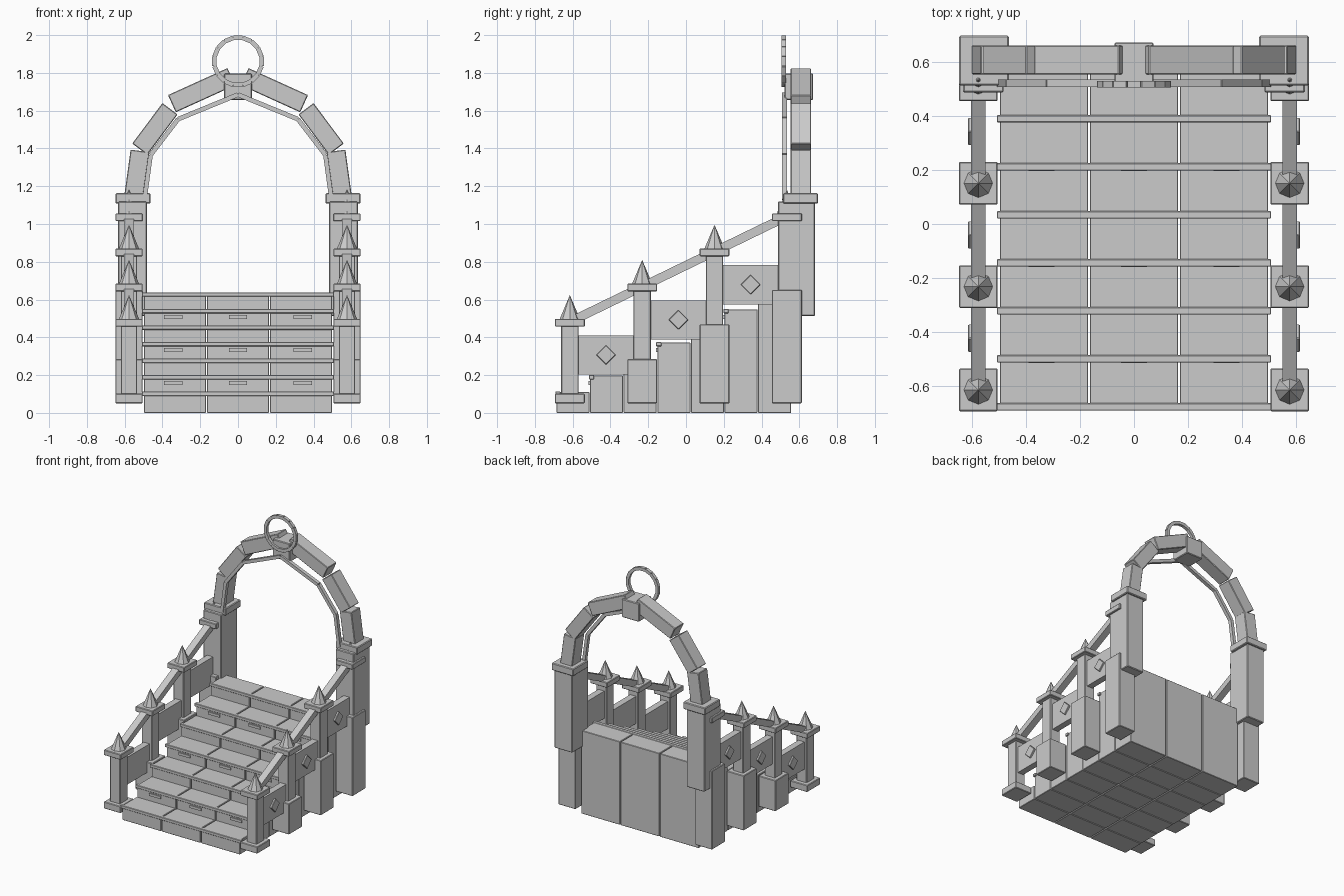
import bpy, math
from mathutils import Matrix, Vector

if "Cube" in bpy.data.objects:
    bpy.data.objects.remove(bpy.data.objects["Cube"])


def bevel(ob, w):
    m = ob.modifiers.new("edge_bevel", 'BEVEL')
    m.width = w
    m.segments = 1


def box(name, x, y, z, bev=0.0):
    """Block from three (min, max) ranges."""
    c = [(a + b) / 2 for a, b in (x, y, z)]
    s = [abs(b - a) for a, b in (x, y, z)]
    bpy.ops.mesh.primitive_cube_add(size=1, location=c)
    ob = bpy.context.object
    ob.name = name
    ob.data.transform(Matrix.Diagonal((*s, 1)))
    if bev:
        bevel(ob, bev)
    return ob


def beam(name, a, b, width, depth, side, bev=0.0):
    """Block running from a to b; depth is measured along the side axis."""
    a, b, side = Vector(a), Vector(b), Vector(side)
    d = (b - a).normalized()
    up = d.cross(side)
    bpy.ops.mesh.primitive_cube_add(size=1)
    ob = bpy.context.object
    ob.name = name
    rot = Matrix((d, side, up)).transposed().to_4x4()
    ob.data.transform(Matrix.Diagonal(((b - a).length, depth, width, 1)))
    ob.matrix_world = Matrix.Translation((a + b) / 2) @ rot
    if bev:
        bevel(ob, bev)
    return ob


def xr(s, a, b):
    """Mirrored x range."""
    return tuple(sorted((s * a, s * b)))


# Staircase: seven steps, three blocks wide, each with a nosing strip
RUN, RISE = 0.178, 0.0875
for i in range(7):
    f, top = -0.686 + RUN * i, 0.11 + RISE * i
    for c in (-1, 0, 1):
        x = c / 3
        box("step_block", (x - 0.1635, x + 0.1635), (f, f + RUN - 0.003),
            (0, top), 0.003)
        if i % 2:
            box("riser_inset", (c * 0.343 - 0.048, c * 0.343 + 0.048),
                (f - 0.008, f + 0.01), (top - 0.05, top - 0.03))
    box("step_nosing", (-0.508, 0.508), (f - 0.006, f + 0.022),
        (top - 0.02, top + 0.003), 0.003)

PX = 0.577
PITCH, LIFT = 0.383, 0.186
for s in (-1, 1):
    # Balustrade posts with plinth, cap and eight-sided spike
    fx = xr(s, PX - 0.072, PX + 0.072)
    for i in range(4):
        y, z = -0.615 + PITCH * i, LIFT * i
        foot = (y - 0.079, y + 0.079)
        box("post_plinth", fx, foot, (0.05, 0.102 + 0.183 * i), 0.004)
        box("post", xr(s, PX - 0.043, PX + 0.043), (y - 0.046, y + 0.046),
            (0.09 + 0.183 * i, 0.47 + z), 0.004)
        box("post_cap", fx, foot, (0.457 + z, 0.498 + z), 0.004)
        bpy.ops.mesh.primitive_cone_add(
            vertices=8, radius1=0.054, radius2=0, depth=0.128,
            location=(s * PX, y, 0.56 + z))
        bpy.context.object.name = "post_spike"

    # Sloping rail, side panels and diamond ornaments
    for i in range(3):
        y, z = -0.615 + PITCH * i, LIFT * i
        beam("hand_rail", (s * PX, y, 0.482 + z),
             (s * PX, y + PITCH, 0.482 + z + LIFT), 0.047, 0.053, (1, 0, 0))
        box("side_panel", xr(s, PX - 0.025, PX + 0.025),
            (y + 0.04, y + PITCH - 0.04), (0.202 + z, 0.41 + z))
        d = box("panel_diamond", (-0.01, 0.01), (-0.037, 0.037),
                (-0.037, 0.037), 0.003)
        d.location = (s * 0.605, y + PITCH / 2, 0.307 + z)
        d.rotation_euler.x = math.pi / 4

    # Gate columns
    box("gate_column", xr(s, 0.483, 0.634), (0.487, 0.683), (0.513, 1.12), 0.005)
    box("gate_column_cap", xr(s, 0.464, 0.648), (0.513, 0.698),
        (1.108, 1.163), 0.005)

    # Arch made of straight blocks
    arch = [((0.553, 1.14), (0.519, 1.387)),
            ((0.52, 1.396), (0.36, 1.61)),
            ((0.35, 1.637), (0.035, 1.78))]
    for (xa, za), (xb, zb) in arch:
        beam("arch_block", (s * xa, 0.608, za), (s * xb, 0.608, zb),
             0.1, 0.108, (0, 1, 0), 0.004)

    # Thin inner trim in front of the arch
    trim = [(0.495, 1.13), (0.463, 1.365), (0.317, 1.555), (0, 1.685)]
    for (xa, za), (xb, zb) in zip(trim, trim[1:]):
        beam("arch_trim", (s * xa, 0.521, za), (s * xb, 0.521, zb),
             0.024, 0.028, (0, 1, 0))

# Keystone
box("keystone", (-0.073, 0.073), (0.521, 0.673), (1.657, 1.797), 0.005)

# Ring ornament made of short bars
N, R, CZ = 16, 0.127, 1.861
for k in range(N):
    a0, a1 = 2 * math.pi * (k - 0.5) / N, 2 * math.pi * (k + 0.5) / N
    beam("crown_ring_bar",
         (R * math.sin(a0), 0.518, CZ + R * math.cos(a0)),
         (R * math.sin(a1), 0.518, CZ + R * math.cos(a1)),
         0.024, 0.024, (0, 1, 0))
